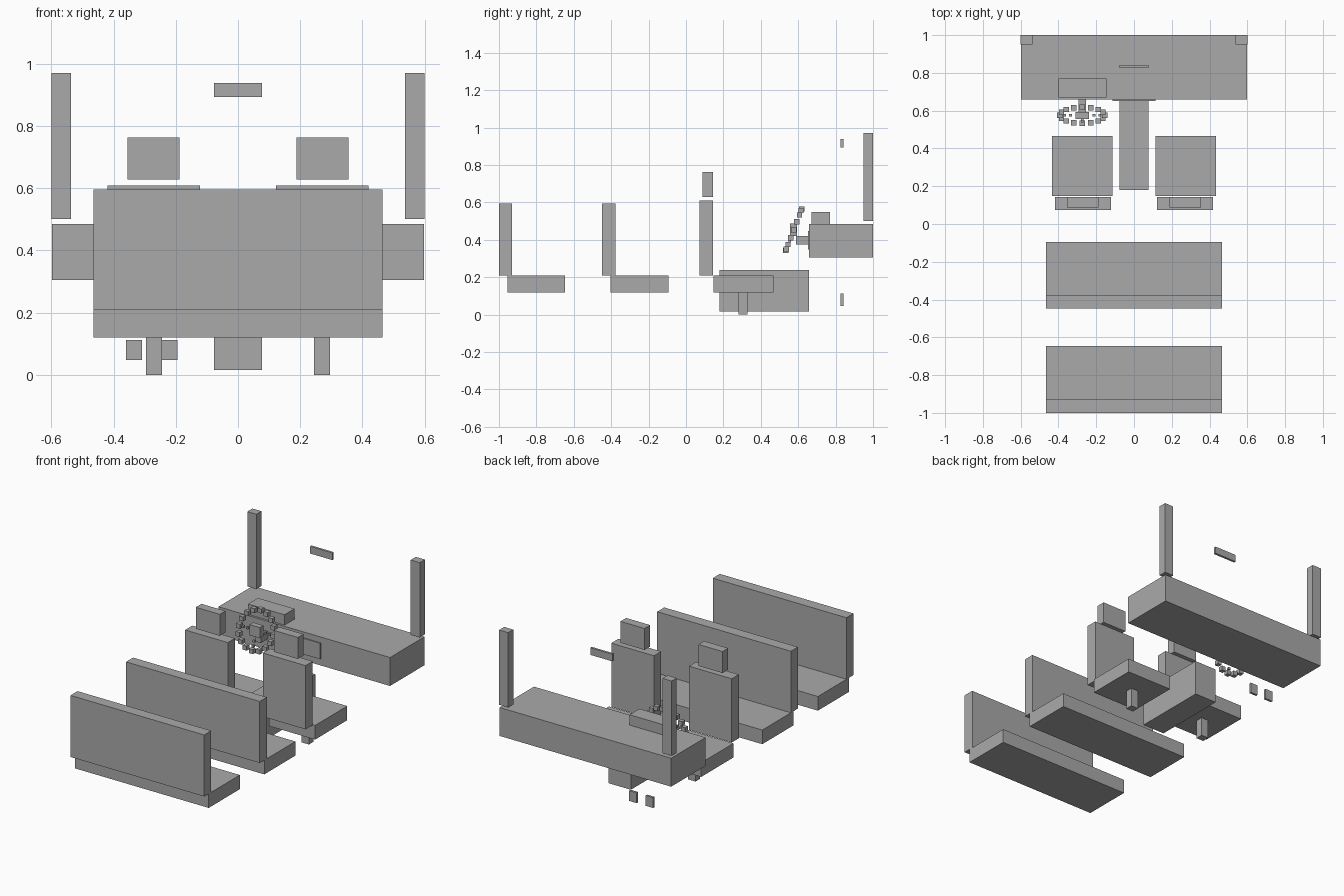
import bpy, math

if "Cube" in bpy.data.objects:
    bpy.data.objects.remove(bpy.data.objects["Cube"])

grey = bpy.data.materials.new("plain grey")
grey.diffuse_color = (0.4, 0.4, 0.4, 1)
grey.use_nodes = True
grey.node_tree.nodes["Principled BSDF"].inputs["Base Color"].default_value = grey.diffuse_color


def box(name, x, y, z):
    """Axis-aligned box from (min, max) ranges."""
    bpy.ops.mesh.primitive_cube_add(size=1)
    o = bpy.context.object
    o.name = name
    for v in o.data.vertices:
        v.co = [r[0] if c < 0 else r[1] for c, r in zip(v.co, (x, y, z))]
    o.data.materials.append(grey)
    return o


def cube(name, c, s):
    """Small cube of side s centred on c."""
    return box(name, *[(k - s / 2, k + s / 2) for k in c])


def pair(name, x, y, z):
    """A box and its mirror image across x = 0."""
    box("right_" + name, x, y, z)
    box("left_" + name, (-x[1], -x[0]), y, z)


# Two bench rows
for row, y in (("rear", -1.0), ("middle", -0.448)):
    box(row + "_bench_back", (-0.465, 0.465), (y, y + 0.07), (0.208, 0.595))
    box(row + "_bench_seat", (-0.465, 0.465), (y + 0.045, y + 0.354), (0.119, 0.208))

# Front seats
pair("seat_cushion", (0.114, 0.433), (0.147, 0.467), (0.119, 0.208))
pair("seat_back", (0.122, 0.419), (0.073, 0.144), (0.208, 0.609))
pair("headrest", (0.188, 0.355), (0.088, 0.144), (0.628, 0.763))
pair("seat_pedestal", (0.245, 0.296), (0.282, 0.328), (0.0, 0.119))

# Dashboard, console, pillars, mirror
box("dashboard", (-0.597, 0.597), (0.658, 1.0), (0.305, 0.484))
box("instrument_hood", (-0.40, -0.146), (0.671, 0.77), (0.484, 0.549))
box("centre_panel", (-0.115, 0.115), (0.651, 0.658), (0.347, 0.447))
box("centre_console", (-0.077, 0.077), (0.179, 0.658), (0.016, 0.239))
pair("pillar", (0.537, 0.6), (0.949, 1.0), (0.5, 0.97))
box("rear_mirror", (-0.077, 0.077), (0.827, 0.841), (0.893, 0.938))

# Pedals
for name, x in (("left_pedal", -0.334), ("right_pedal", -0.22)):
    box(name, (x - 0.026, x + 0.026), (0.827, 0.841), (0.047, 0.112))

# Steering wheel: tilted ring of small blocks, hub, spokes and column
CX, CY, CZ, TILT = -0.274, 0.576, 0.4535, math.radians(21)


def on_wheel(r, a):
    u = r * math.sin(a)
    return CX + r * math.cos(a), CY + u * math.sin(TILT), CZ + u * math.cos(TILT)


for i in range(16):
    cube(f"wheel_rim_{i}", on_wheel(0.119, i * math.tau / 16), 0.028)
for i, a in enumerate((0, math.pi, 1.5 * math.pi)):
    for j, r in enumerate((0.062, 0.092)):
        cube(f"wheel_spoke_{i}_{j}", on_wheel(r, a), 0.014)
box("wheel_hub", (CX - 0.036, CX + 0.036), (0.557, 0.593), (0.42, 0.487))
box("steering_column", (CX - 0.021, CX + 0.021), (0.588, 0.658), (0.374, 0.421))
